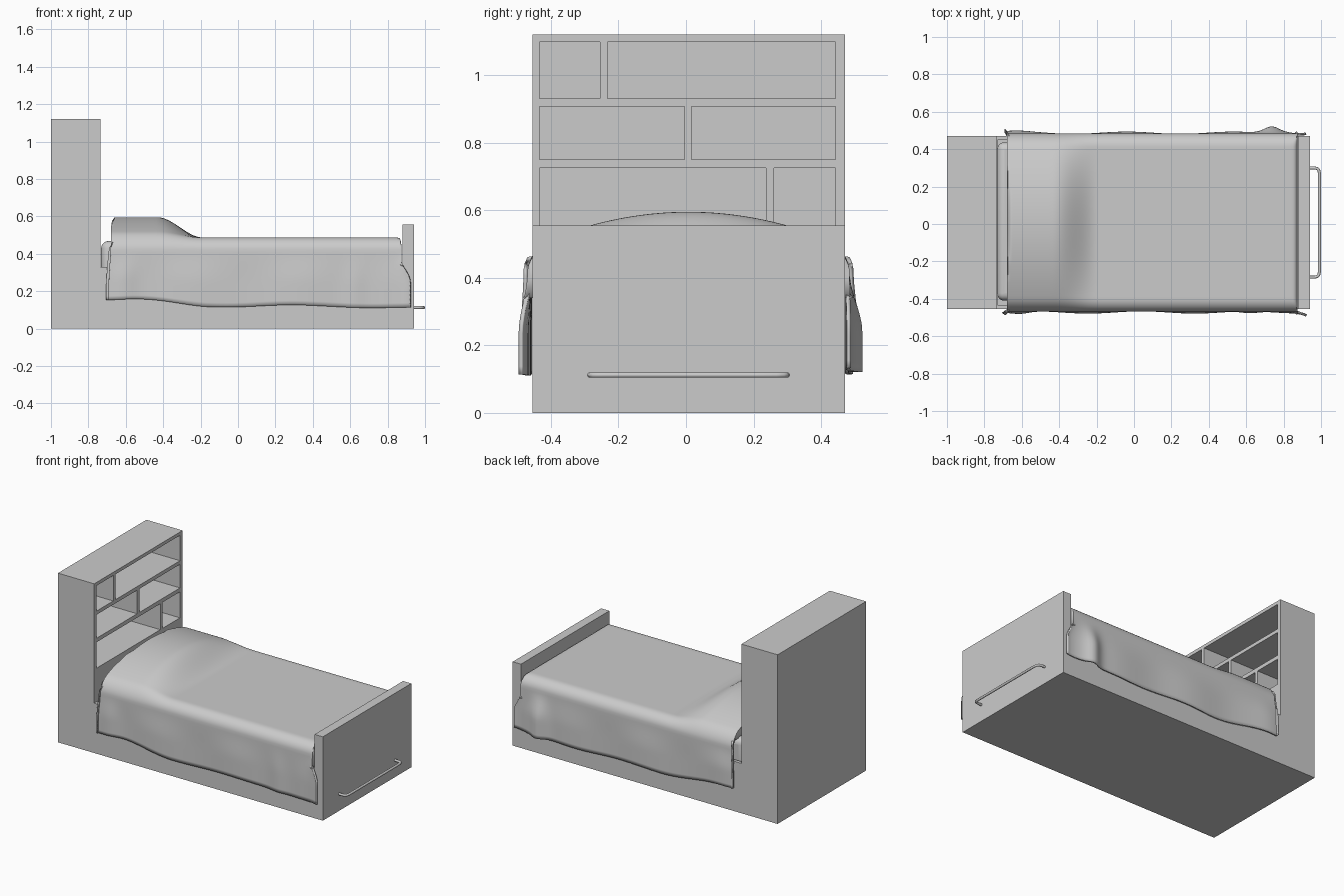
import bpy, bmesh, math

if "Cube" in bpy.data.objects:
    bpy.data.objects.remove(bpy.data.objects["Cube"])

CY = 0.0075            # centre line of the bed in y
HALF = 0.4625          # half width of the frame


def new_object(name, bm):
    mesh = bpy.data.meshes.new(name)
    bm.to_mesh(mesh)
    bm.free()
    ob = bpy.data.objects.new(name, mesh)
    bpy.context.collection.objects.link(ob)
    return ob


def add_box(bm, x0, x1, y0, y1, z0, z1):
    verts = bmesh.ops.create_cube(bm, size=1)["verts"]
    for v in verts:
        v.co.x = x1 if v.co.x > 0 else x0
        v.co.y = y1 if v.co.y > 0 else y0
        v.co.z = z1 if v.co.z > 0 else z0


def smooth(ob, angle):
    bpy.ops.object.select_all(action='DESELECT')
    ob.select_set(True)
    bpy.context.view_layer.objects.active = ob
    bpy.ops.object.shade_smooth_by_angle(angle=math.radians(angle))


def step(a, b, x):
    t = min(1, max(0, (x - a) / (b - a)))
    return t * t * (3 - 2 * t)


def bump(x, c, w):
    return math.exp(-((x - c) / w) ** 2)


# Bed frame: one side profile extruded across the width
profile = [(-1, 0), (.94, 0), (.94, .555), (.88, .555), (.88, .33),
           (-.735, .33), (-.735, 1.12), (-1, 1.12)]
bm = bmesh.new()
face = bm.faces.new([bm.verts.new((x, CY - HALF, z)) for x, z in profile])
ext = bmesh.ops.extrude_face_region(bm, geom=[face])["geom"]
bmesh.ops.translate(bm, vec=(0, 2 * HALF, 0),
                    verts=[g for g in ext if isinstance(g, bmesh.types.BMVert)])
bmesh.ops.recalc_face_normals(bm, faces=bm.faces)
frame = new_object("bed_frame", bm)

# Cubby holes in the headboard and the mattress well
bm = bmesh.new()
for z0, z1, d0, d1 in [(.93, 1.098, -.255, -.232), (.75, .906, -.005, .017),
                       (.552, .724, .237, .26)]:
    add_box(bm, -.975, -.70, -.433, d0, z0, z1)
    add_box(bm, -.975, -.70, d1, .443, z0, z1)
add_box(bm, -.73, .875, -.433, .448, .2, .4)
cutter = new_object("frame_cutter", bm)
cutter.hide_render = True
mod = frame.modifiers.new("cut", 'BOOLEAN')
mod.operation = 'DIFFERENCE'
mod.solver = 'EXACT'
mod.object = cutter
bpy.context.view_layer.objects.active = frame
bpy.ops.object.modifier_apply(modifier="cut")
bpy.data.objects.remove(cutter)

# Mattress
bm = bmesh.new()
add_box(bm, -.732, .865, -.41, .437, .205, .468)
mattress = new_object("mattress", bm)
mod = mattress.modifiers.new("round", 'BEVEL')
mod.width = .04
mod.segments = 5
smooth(mattress, 40)


# Blanket draped over mattress and pillow
def drape(x, v):
    r, hw = .07, HALF + .014
    side = 1 if v > 0 else -1
    a = abs(v)
    pillow = .108 * (1 - step(-.43, -.19, x))
    if a < .6:                                   # top
        y, z, t = a / .6 * (hw - r), .487, 0
    elif a < .75:                                # shoulder
        ang = (a - .6) / .15 * math.pi / 2
        y, z, t = hw - r + r * math.sin(ang), .487 - r + r * math.cos(ang), 0
    else:                                        # hanging side
        t = (a - .75) / .25
        hem = .157 - .037 * step(-.6, -.15, x) - .01 * step(.5, .92, x)
        hem += .006 * math.sin(9 * x + side)
        if side > 0:
            hem += .025 * bump(x, .92, .1)
        y, z = hw, .487 - r + t * (hem - .487 + r)
    flare = .006 * math.sin(11 * x + 2 * side) + .004
    if side < 0:
        flare += .04 * bump(x, .92, .05) + .012 * bump(x, -.6, .06) + .01 * bump(x, .62, .06)
    else:
        flare += .02 * bump(x, .92, .04) + .038 * bump(x, .74, .06) + .006 * bump(x, -.62, .08)
    z += pillow * max(0, 1 - (y / hw) ** 2)
    y += flare * step(0, .6, t)
    # ends: rounded lip, and a foot corner that spreads past the footboard
    x += .045 * step(.37, .25, z) * step(.78, .87, x) if x > .78 else 0
    x -= .014 * step(.5, .2, z) * step(-.5, -.66, x) if x < -.5 else 0
    return [x, CY + side * y, z]


N, M = 84, 100
rows = [(-.676, .46), (-.679, .5), (-.678, .55), (-.674, .574), (-.66, 1)]
rows += [(-.65 + 1.50 * i / N, 1) for i in range(N + 1)]
rows += [(.862, .484), (.869, .475), (.873, .45), (.873, .4), (.873, .34)]
bm = bmesh.new()
grid = []
for x, top in rows:
    line = []
    for j in range(M + 1):
        p = drape(x, -1 + 2 * j / M)
        p[2] = min(p[2], top)
        line.append(bm.verts.new(p))
    grid.append(line)
for a, b in zip(grid, grid[1:]):
    for j in range(M):
        bm.faces.new((a[j], b[j], b[j + 1], a[j + 1]))
bmesh.ops.remove_doubles(bm, verts=bm.verts, dist=.0008)
blanket = new_object("blanket", bm)
mod = blanket.modifiers.new("thickness", 'SOLIDIFY')
mod.thickness = .012
mod.offset = -1
smooth(blanket, 60)

# Drawer pull on the foot end
curve = bpy.data.curves.new("foot_handle", 'CURVE')
curve.dimensions = '3D'
curve.bevel_depth = .008
curve.bevel_resolution = 3
half = [(.93, .292), (.965, .292), (.98, .289), (.988, .28), (.992, .26), (.992, .2)]
pts = [(x, .0075 + y) for x, y in half] + [(x, .0075 - y) for x, y in reversed(half)]
spline = curve.splines.new('POLY')
spline.points.add(len(pts) - 1)
for p, (x, y) in zip(spline.points, pts):
    p.co = (x, y, .112, 1)
spline.use_smooth = True
curve.use_fill_caps = True
handle = bpy.data.objects.new("foot_handle", curve)
bpy.context.collection.objects.link(handle)
